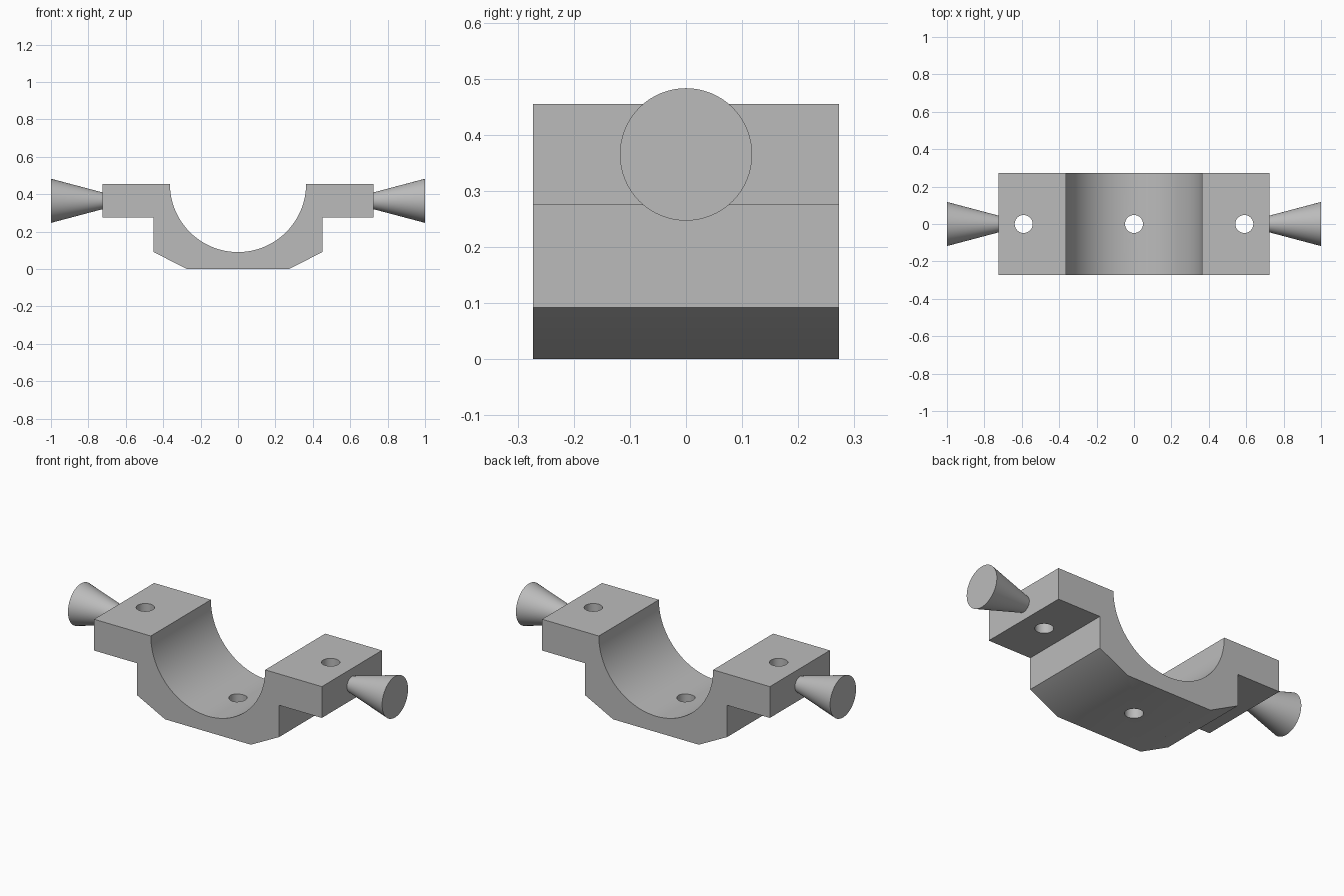
import bpy, bmesh, math
from mathutils import Matrix

cube = bpy.data.objects.get("Cube")
if cube:
    bpy.data.objects.remove(cube, do_unlink=True)

grey = bpy.data.materials.new("plain grey")
grey.use_nodes = True
colour = (0.5, 0.5, 0.5, 1)
grey.diffuse_color = colour
grey.node_tree.nodes["Principled BSDF"].inputs["Base Color"].default_value = colour

DEPTH = 0.273      # half depth of the saddle
TOP = 0.455        # height of the flange tops
BORE = 0.364       # radius of the half-round seat
FLANGE = 0.725     # outer end of the flanges


def add_object(name, bm):
    bmesh.ops.recalc_face_normals(bm, faces=bm.faces[:])
    mesh = bpy.data.meshes.new(name)
    bm.to_mesh(mesh)
    bm.free()
    mesh.materials.append(grey)
    obj = bpy.data.objects.new(name, mesh)
    bpy.context.collection.objects.link(obj)
    return obj


def smooth(obj):
    bpy.ops.object.select_all(action="DESELECT")
    obj.select_set(True)
    bpy.context.view_layer.objects.active = obj
    bpy.ops.object.shade_smooth_by_angle(angle=math.radians(30))


def cone(name, r1, r2, length, matrix, segments=64):
    bm = bmesh.new()
    bmesh.ops.create_cone(bm, cap_ends=True, segments=segments, radius1=r1,
                          radius2=r2, depth=length, matrix=matrix)
    return add_object(name, bm)


# Saddle: stepped, chamfered outline with a half-round seat, extruded in depth
half = [(0.273, 0), (0.453, 0.092), (0.453, 0.275), (FLANGE, 0.275), (FLANGE, TOP)]
STEPS = 64
arc = [(BORE * math.cos(math.pi * i / STEPS), TOP - BORE * math.sin(math.pi * i / STEPS))
       for i in range(STEPS + 1)]
outline = half + arc + [(-x, z) for x, z in reversed(half)]
bm = bmesh.new()
face = bm.faces.new([bm.verts.new((x, -DEPTH, z)) for x, z in outline])
side = bmesh.ops.extrude_face_region(bm, geom=[face])["geom"]
bmesh.ops.translate(bm, vec=(0, 2 * DEPTH, 0),
                    verts=[v for v in side if isinstance(v, bmesh.types.BMVert)])
saddle = add_object("saddle_bracket", bm)

# Bolt holes through both flanges and the middle of the seat
bpy.context.view_layer.objects.active = saddle
for name, x in (("right", -0.59), ("middle", 0), ("left", 0.59)):
    cutter = cone(name + "_hole_cutter", 0.048, 0.048, 2, Matrix.Translation((x, 0, 0)))
    cutter.hide_render = True
    mod = saddle.modifiers.new(name + " hole", "BOOLEAN")
    mod.operation = "DIFFERENCE"
    mod.solver = "EXACT"
    mod.object = cutter
    bpy.context.view_layer.objects.active = saddle
    bpy.ops.object.modifier_apply(modifier=mod.name)
    bpy.data.objects.remove(cutter, do_unlink=True)
smooth(saddle)

# Flared end pegs
for name, s in (("left_peg", 1), ("right_peg", -1)):
    place = Matrix.Translation((s * (1 + FLANGE) / 2, 0, 0.365)) @ Matrix.Rotation(s * math.pi / 2, 4, "Y")
    smooth(cone(name, 0.045, 0.118, 1 - FLANGE, place))
